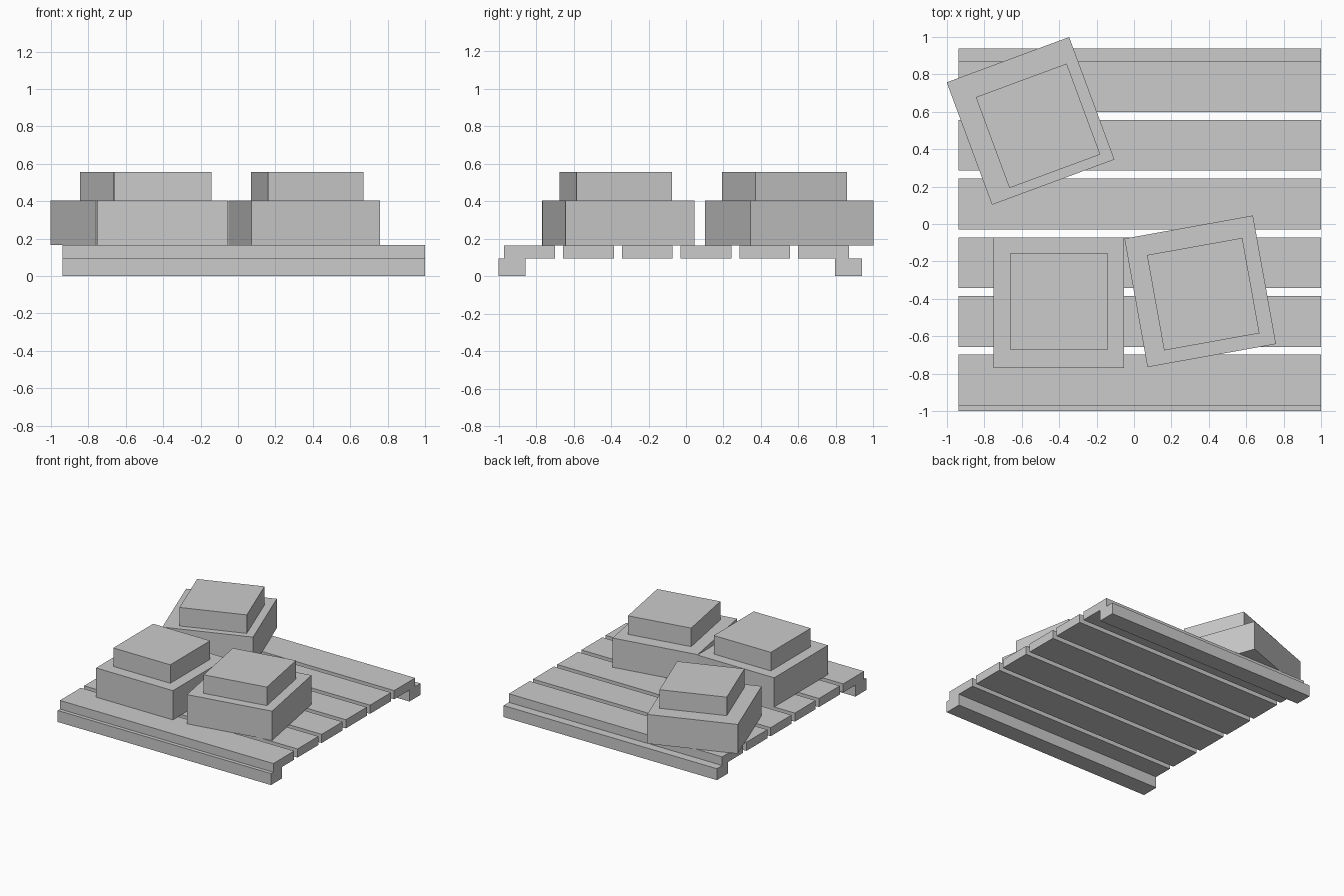
import bpy, bmesh
from math import radians
from mathutils import Matrix

if "Cube" in bpy.data.objects:
    bpy.data.objects.remove(bpy.data.objects["Cube"])


def box(name, center, size, angle=0.0):
    """Flat-shaded box, turned about z by angle in degrees."""
    mesh = bpy.data.meshes.new(name)
    bm = bmesh.new()
    bmesh.ops.create_cube(bm, size=1.0, matrix=Matrix.Diagonal((*size, 1.0)))
    bm.to_mesh(mesh)
    bm.free()
    obj = bpy.data.objects.new(name, mesh)
    obj.location = center
    obj.rotation_euler.z = radians(angle)
    bpy.context.collection.objects.link(obj)
    return obj


DECK_X, DECK_LEN = 0.031, 1.938
RUNNER_TOP, DECK_TOP, BOX_TOP, LID_TOP = 0.094, 0.165, 0.405, 0.557

# Two runners the deck stands on
for name, y in (("front_runner", -0.929), ("back_runner", 0.867)):
    box(name, (DECK_X, y, RUNNER_TOP / 2), (DECK_LEN, 0.143, RUNNER_TOP))

# Six evenly spaced deck slats
for i in range(6):
    box(f"deck_slat_{i + 1}",
        (DECK_X, -0.8345 + 0.3137 * i, (RUNNER_TOP + DECK_TOP) / 2),
        (DECK_LEN, 0.271, DECK_TOP - RUNNER_TOP))

# Three crates with smaller blocks on top: base centre, top centre, turn
crates = [
    ("back_left", (-0.553, 0.551), (-0.513, 0.525), 20.3),
    ("front_left", (-0.402, -0.420), (-0.402, -0.415), 0.0),
    ("front_right", (0.354, -0.360), (0.370, -0.375), 10.2),
]
for name, base, top, turn in crates:
    box(f"{name}_crate", (*base, (DECK_TOP + BOX_TOP) / 2),
        (0.698, 0.698, BOX_TOP - DECK_TOP), turn)
    box(f"{name}_top_block", (*top, (BOX_TOP + LID_TOP) / 2),
        (0.518, 0.518, LID_TOP - BOX_TOP), turn)
